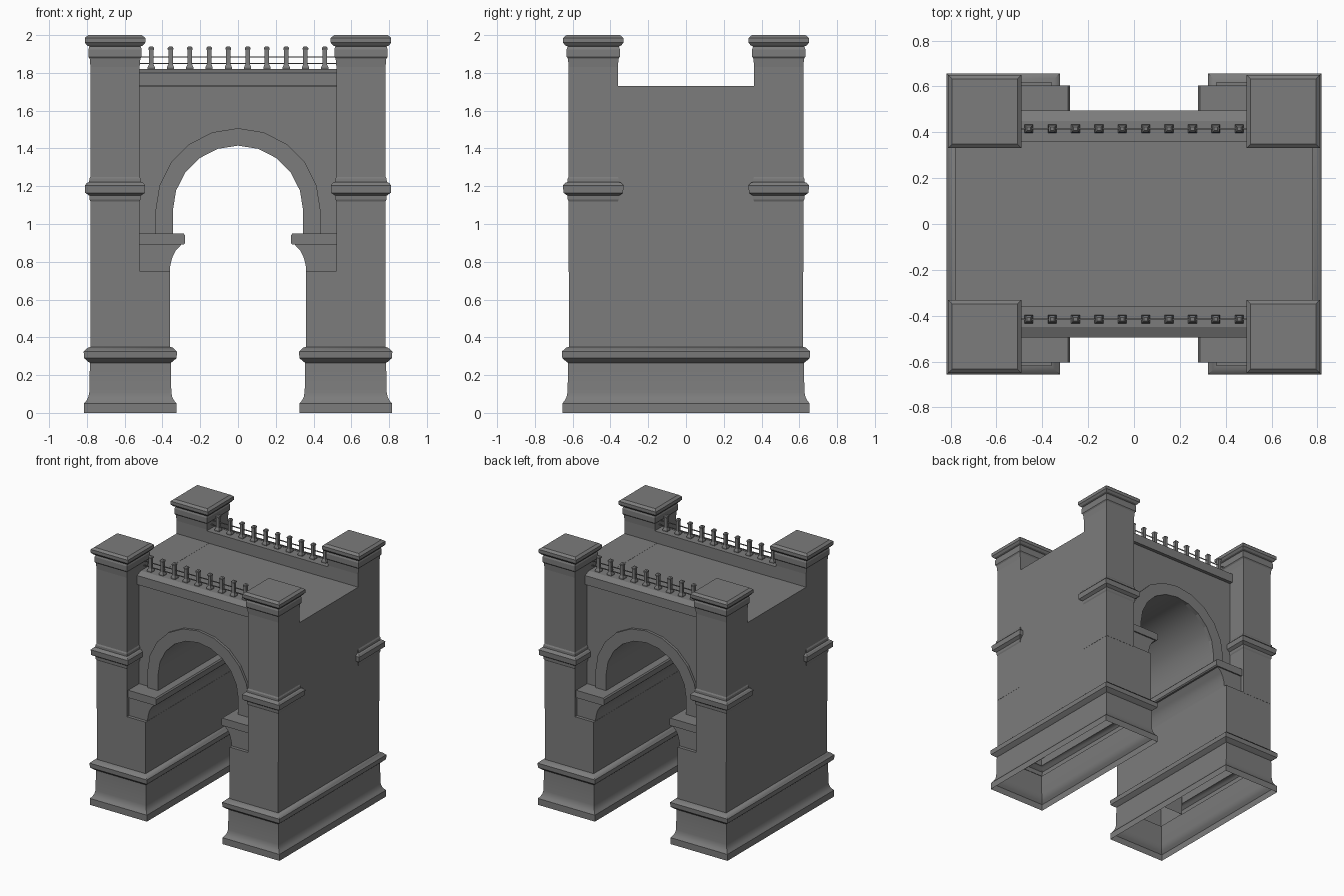
import bpy, bmesh, math

if "Cube" in bpy.data.objects:
    bpy.data.objects.remove(bpy.data.objects["Cube"])

stone = bpy.data.materials.new("dark_stone")
stone.diffuse_color = (.2, .2, .2, 1)
stone.use_nodes = True
stone.node_tree.nodes["Principled BSDF"].inputs["Base Color"].default_value = stone.diffuse_color


def make(name, verts, faces, smooth=False):
    me = bpy.data.meshes.new(name)
    me.from_pydata(verts, [], faces)
    me.materials.append(stone)
    bm = bmesh.new()
    bm.from_mesh(me)
    bmesh.ops.recalc_face_normals(bm, faces=bm.faces)
    bm.to_mesh(me)
    bm.free()
    ob = bpy.data.objects.new(name, me)
    bpy.context.collection.objects.link(ob)
    if smooth:
        bpy.ops.object.select_all(action='DESELECT')
        ob.select_set(True)
        bpy.context.view_layer.objects.active = ob
        bpy.ops.object.shade_smooth_by_angle(angle=math.radians(30))
    return ob


def extrude(name, profile, axis, a, b, smooth=False):
    """Extrude a closed 2D profile along 'x' (profile y,z) or 'y' (profile x,z)."""
    n = len(profile)
    put = (lambda p, t: (t, p[0], p[1])) if axis == 'x' else (lambda p, t: (p[0], t, p[1]))
    verts = [put(p, t) for t in (a, b) for p in profile]
    faces = [(i, (i + 1) % n, n + (i + 1) % n, n + i) for i in range(n)]
    faces += [tuple(range(n)), tuple(range(n, 2 * n))]
    return make(name, verts, faces, smooth)


def stack(name, x0, x1, y0, y1, profile, smooth=False):
    """Rectangular footprint swept up an (offset, z) profile; open below, capped above."""
    verts, faces = [], []
    for o, z in profile:
        verts += [(x0 - o, y0 - o, z), (x1 + o, y0 - o, z), (x1 + o, y1 + o, z), (x0 - o, y1 + o, z)]
    for k in range(len(profile) - 1):
        for i in range(4):
            j = (i + 1) % 4
            faces.append((4 * k + i, 4 * k + j, 4 * k + 4 + j, 4 * k + 4 + i))
    m = len(verts)
    faces.append((m - 4, m - 3, m - 2, m - 1))
    return make(name, verts, faces, smooth)


def arch(r, n=10, zc=1.07, foot=0.93):
    """Round arch outline with straight legs, from left to right."""
    pts = [(-r * math.cos(math.pi * i / n), zc + r * math.sin(math.pi * i / n)) for i in range(n + 1)]
    return [(-r, foot)] + pts + [(r, foot)]


# (offset, z) profiles
base_profile = [(.035, 0), (.035, .05), (.022, .065), (.012, .085), (.007, .11), (.004, .265),
                (.012, .27), (.035, .29), (.037, .325), (.015, .345), (0, .35), (0, .75)]
pillar_profile = [(-.012, .25), (-.012, .742), (0, .745), (0, 1.12), (.005, 1.13), (.006, 1.15),
                  (.028, 1.165), (.03, 1.205), (.018, 1.218), (.007, 1.222), (.006, 1.24), (0, 1.25),
                  (0, 1.83), (.004, 1.875), (.011, 1.885), (.011, 1.925), (.005, 1.94), (.018, 1.945),
                  (.03, 1.96), (.03, 1.985), (.012, 2.0)]
corbel_profile = [(.54, .745), (.362, .745), (.358, .785), (.347, .825), (.33, .86),
                  (.305, .885), (.295, .905), (.54, .905)]
impost_profile = [(.54, .892), (.288, .892), (.28, .9), (.28, .94), (.288, .95), (.54, .95)]
parapet_profile = [(.36, 1.70), (.36, 1.82), (.45, 1.82), (.495, 1.80), (.495, 1.73), (.46, 1.73), (.46, 1.70)]

for s, side in ((-1, "left"), (1, "right")):
    xs = sorted((s * .36, s * .78))
    # Lower pier with base mouldings
    stack("pier_" + side, xs[0], xs[1], -.62, .62, base_profile, True)
    # Side wall above the pier
    xw = sorted((s * .5, s * .781))
    stack("side_wall_" + side, xw[0], xw[1], -.4, .4, [(0, .745), (0, 1.73)])
    # Corbel and impost running through the passage
    extrude("corbel_" + side, [(s * x, z) for x, z in corbel_profile], 'y', -.595, .595, True)
    extrude("impost_" + side, [(s * x, z) for x, z in impost_profile], 'y', -.605, .605)
    # Corner pillars
    for t, end in ((-1, "front"), (1, "back")):
        cx, cy, h = s * .651, t * .491, .13
        stack(f"corner_pillar_{end}_{side}", cx - h, cx + h, cy - h, cy + h, pillar_profile)

# Vaulted centre block with the roof
extrude("vault", arch(.345) + [(.56, .93), (.56, 1.729), (-.56, 1.729), (-.56, .93)], 'y', -.47, .47, True)

for t, end in ((-1, "front"), (1, "back")):
    # Raised arch band
    ya, yb = sorted((t * .46, t * .49))
    extrude("arch_band_" + end, arch(.345, foot=.94) + arch(.437, foot=.94)[::-1], 'y', ya, yb)
    # Parapet with sloped ledge
    extrude("parapet_" + end, [(t * y, z) for y, z in parapet_profile], 'x', -.53, .53)
    # Railing
    y = t * .415
    for i in range(10):
        x = -.459 + i * .102
        stack(f"baluster_{end}_{i}", x, x, y, y,
              [(.019, 1.815), (.019, 1.83), (.012, 1.845), (.012, 1.92), (.015, 1.925), (.015, 1.932), (.008, 1.94)])
    for z in (1.85, 1.885):
        stack(f"rail_{end}", -.53, .53, y - .003, y + .003, [(0, z - .003), (0, z + .003)])
